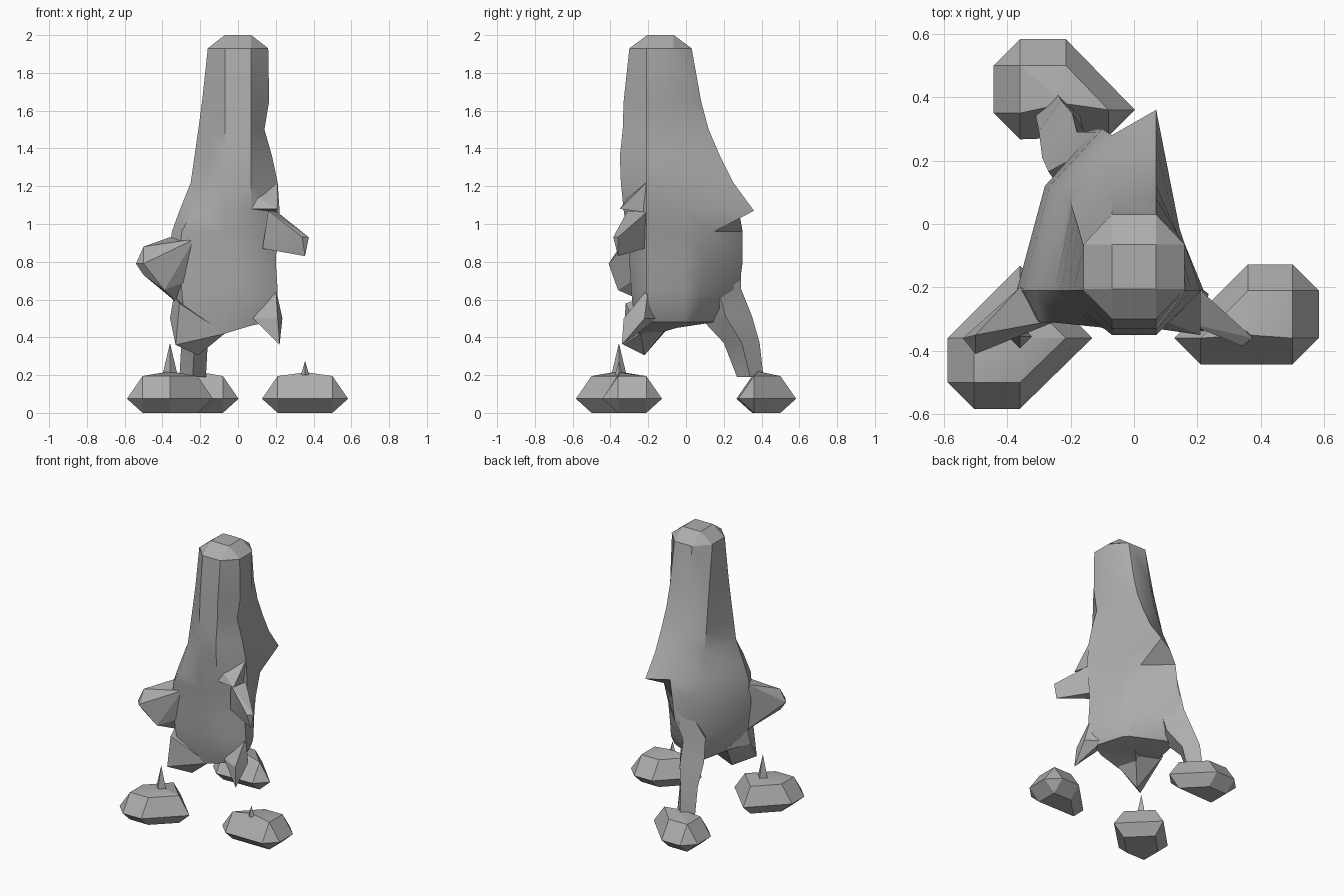
import bpy, bmesh, math

cube = bpy.data.objects.get("Cube")
if cube:
    bpy.data.objects.remove(cube)

grey = bpy.data.materials.new("plain grey")
grey.use_nodes = True
grey.diffuse_color = (0.42, 0.42, 0.42, 1)
grey.node_tree.nodes["Principled BSDF"].inputs["Base Color"].default_value = (0.42, 0.42, 0.42, 1)


def finish(bm, name, angle):
    """Turn a bmesh into a shaded object."""
    bmesh.ops.recalc_face_normals(bm, faces=bm.faces)
    mesh = bpy.data.meshes.new(name)
    bm.to_mesh(mesh)
    bm.free()
    mesh.materials.append(grey)
    obj = bpy.data.objects.new(name, mesh)
    bpy.context.collection.objects.link(obj)
    bpy.ops.object.select_all(action='DESELECT')
    obj.select_set(True)
    bpy.context.view_layer.objects.active = obj
    bpy.ops.object.shade_smooth_by_angle(angle=math.radians(angle))


def hull(name, points):
    """Faceted solid wrapped around a few points."""
    bm = bmesh.new()
    for p in points:
        bm.verts.new(p)
    result = bmesh.ops.convex_hull(bm, input=bm.verts[:])
    loose = set(result["geom_interior"] + result["geom_unused"])
    bmesh.ops.delete(bm, geom=[v for v in loose if isinstance(v, bmesh.types.BMVert)],
                     context='VERTS')
    bmesh.ops.dissolve_limit(bm, angle_limit=0.02, verts=bm.verts[:], edges=bm.edges[:])
    finish(bm, name, 15)


def loft(name, rings, tip=None):
    """Skin a stack of equal rings, closing the last one flat or to a tip."""
    bm = bmesh.new()
    rows = [[bm.verts.new(p) for p in ring] for ring in rings]
    n = len(rows[0])
    for a, b in zip(rows, rows[1:]):
        for i in range(n):
            bm.faces.new((a[i], a[(i + 1) % n], b[(i + 1) % n], b[i]))
    bm.faces.new(rows[0])
    if tip:
        end = bm.verts.new(tip)
        for i in range(n):
            bm.faces.new((rows[-1][i], rows[-1][(i + 1) % n], end))
    else:
        bm.faces.new(rows[-1])
    finish(bm, name, 38)


def lerp(a, b, t):
    return a + (b - a) * t


# Body: octagonal at the neck, opening to a lopsided wedge with a ridge at the back
def body_ring(z, right, left, front, back, ridge_x, ridge_y):
    t = min(1, (1.93 - z) / 0.9)
    corner = t ** 8
    dip = 0.06 if z < 0.5 else 0
    return [(0.07, front, z - dip * 0.3), (left, -0.21, z),
            (left * lerp(1, 0.6, t), lerp(-0.07, 0, t), z),
            (0.07, back, z), (ridge_x, ridge_y, z),
            (right * lerp(1, 0.76, t), lerp(-0.07, 0.12, t), z),
            (right, -0.21, z),
            (lerp((right - 0.07) / 2, right * 0.85, corner),
             lerp((front - 0.21) / 2, front, corner), z - dip * 1.5),
            (-0.07, front, z - dip)]


profile = [
    (1.93, -0.16, 0.16, -0.30, 0.03, -0.07, 0.03),
    (1.65, -0.19, 0.165, -0.33, 0.08, -0.07, 0.08),
    (1.5, -0.21, 0.14, -0.335, 0.12, -0.07, 0.11),
    (1.36, -0.23, 0.18, -0.35, 0.18, -0.08, 0.15),
    (1.22, -0.25, 0.21, -0.345, 0.25, -0.08, 0.2),
    (1.07, -0.31, 0.22, -0.33, 0.36, -0.07, 0.28),
    (0.96, -0.35, 0.21, -0.31, 0.15, -0.1, 0.3),
    (0.8, -0.37, 0.2, -0.30, 0.1, -0.12, 0.3),
    (0.65, -0.35, 0.21, -0.29, 0.08, -0.19, 0.28),
    (0.55, -0.34, 0.2, -0.28, 0.07, -0.2, 0.23),
    (0.48, -0.3, 0.16, -0.25, 0.03, -0.18, 0.15),
]
loft("body", [body_ring(*p) for p in profile], (-0.05, -0.05, 0.45))

# Head cap: chamfered block on the neck
hull("head_cap", [(sx * a, -0.135 + sy * b, z) for sx in (-1, 1) for sy in (-1, 1)
                  for a, b, z in ((0.07, 0.07, 2), (0.16, 0.07, 1.93), (0.07, 0.165, 1.93))])


# Feet: flat core outlines swelled sideways, upward and down to the ground
def foot(name, core, peak):
    r = 0.083
    pts = []
    for x, y in core:
        pts += [(x, y, 0), (x, y, 0.195), (x - r, y, 0.075), (x + r, y, 0.075),
                (x, y - r, 0.075), (x, y + r, 0.075)]
    hull(name, pts + [peak])


foot("right_foot", [(-0.505, -0.36), (-0.505, -0.5), (-0.36, -0.5), (-0.215, -0.36),
                    (-0.36, -0.215)], (-0.36, -0.36, 0.22))
foot("left_foot", [(0.21, -0.36), (0.5, -0.36), (0.5, -0.21), (0.36, -0.21)],
     (0.36, -0.35, 0.215))
foot("back_foot", [(-0.36, 0.35), (-0.36, 0.5), (-0.215, 0.5), (-0.08, 0.36)],
     (-0.22, 0.38, 0.22))


# Thin spikes standing on the two front feet
def spike(name, x, y, top, r):
    hull(name, [(x + r, y, 0.2), (x - r, y, 0.2), (x, y + r, 0.2),
                (x, y - r, 0.2), (x, y, top)])


spike("right_foot_spike", -0.36, -0.355, 0.37, 0.04)
spike("left_foot_spike", 0.355, -0.355, 0.275, 0.022)


# Back leg: slanted strut with a diamond section, from the hip to the back foot
def leg_ring(z, x0, x1, y0, y1):
    x, y = (x0 + x1) / 2, (y0 + y1) / 2
    return [(x0, y, z), (x, y0, z), (x1, y, z), (x, y1, z)]


loft("back_leg", [leg_ring(0.19, -0.31, -0.17, 0.27, 0.41),
                  leg_ring(0.37, -0.3, -0.16, 0.2, 0.39),
                  leg_ring(0.51, -0.29, -0.1, 0.07, 0.35),
                  leg_ring(0.66, -0.27, -0.09, 0.04, 0.29),
                  leg_ring(0.92, -0.14, -0.07, 0.18, 0.29)])

# Right arm: blunt stub
hull("right_arm", [(-0.36, -0.2, 0.93), (-0.23, -0.3, 0.92), (-0.32, -0.2, 0.58),
                   (-0.27, -0.28, 0.7), (-0.5, -0.35, 0.88), (-0.54, -0.36, 0.79),
                   (-0.5, -0.41, 0.79), (-0.5, -0.36, 0.73), (-0.39, -0.36, 0.65)])

# Left arm: pointed stub, with a small shoulder ledge above it
hull("left_arm", [(0.2, -0.2, 1.07), (0.16, -0.31, 1.07), (0.19, -0.22, 0.87),
                  (0.13, -0.27, 0.87), (0.375, -0.36, 0.93), (0.355, -0.36, 0.83),
                  (0.34, -0.385, 0.93)])
hull("left_shoulder_ledge", [(0.07, -0.33, 1.08), (0.21, -0.21, 1.22), (0.21, -0.35, 1.08),
                             (0.2, -0.2, 1.06), (0.08, -0.3, 1.15)])

# Hip spurs hanging below the front corners
hull("left_hip_spur", [(0.2, -0.2, 0.66), (0.08, -0.27, 0.5), (0.235, -0.22, 0.5),
                       (0.21, -0.33, 0.5), (0.22, -0.34, 0.36), (0.14, -0.15, 0.5)])
hull("right_hip_spur", [(-0.34, -0.2, 0.62), (-0.36, -0.22, 0.5), (-0.31, -0.32, 0.58),
                        (-0.33, -0.33, 0.36), (-0.21, -0.22, 0.305), (-0.2, -0.27, 0.5),
                        (-0.07, -0.24, 0.42), (-0.1, -0.1, 0.45), (-0.29, -0.05, 0.5)])
